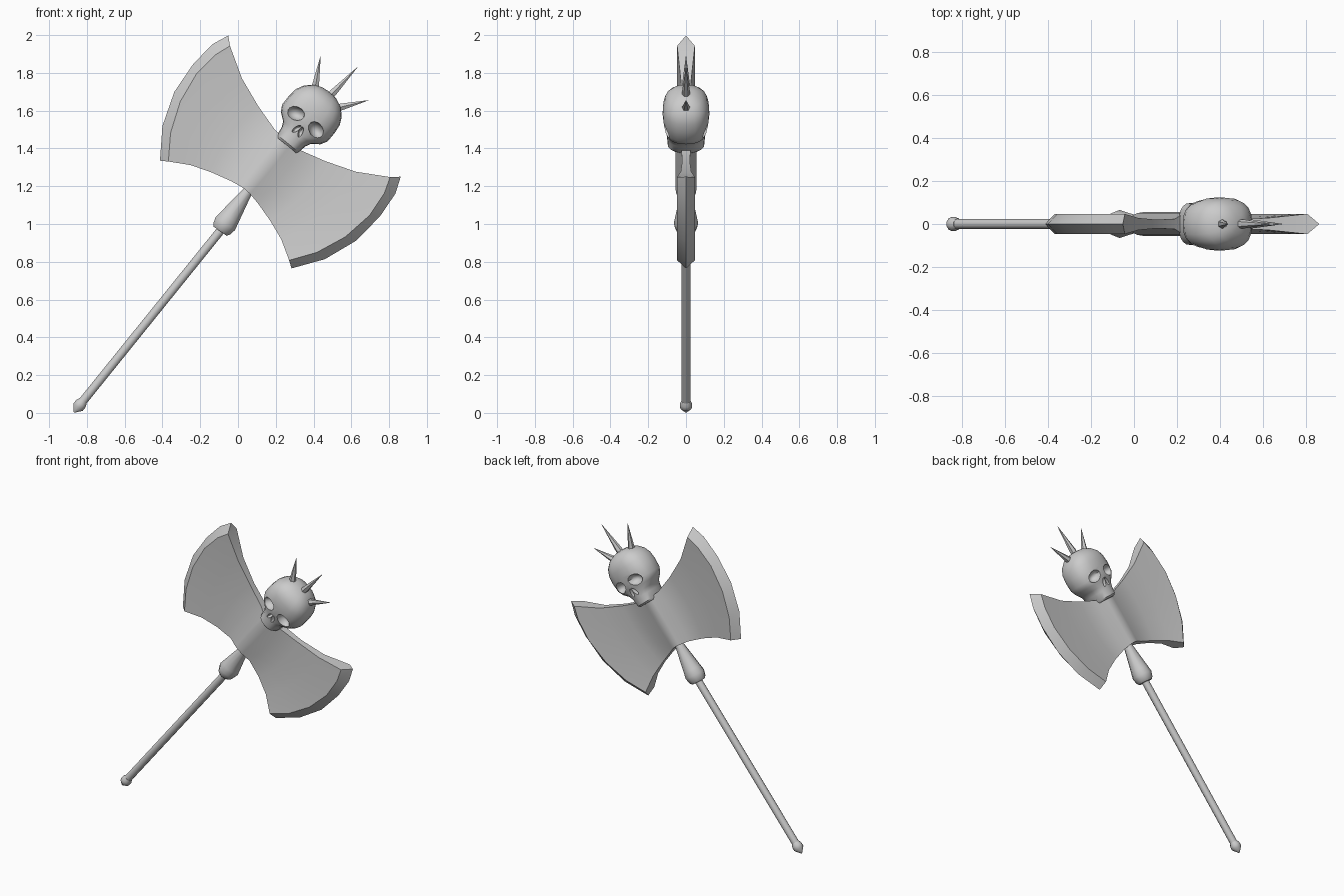
import bpy, bmesh, math
from mathutils import Vector, Matrix

if "Cube" in bpy.data.objects:
    bpy.data.objects.remove(bpy.data.objects["Cube"])

# Tilted frame of the axe head: u runs up the shaft, v across the blades
ANG = math.radians(50.7)
U = Vector((math.cos(ANG), 0, math.sin(ANG)))
V = Vector((math.sin(ANG), 0, -math.cos(ANG)))
O = Vector((-0.065, 0, 1.05))


def head(u, v, y=0.0):
    return O + U * u + V * v + Vector((0, y, 0))


def finish(name, bm, angle=35):
    bmesh.ops.remove_doubles(bm, verts=bm.verts, dist=1e-5)
    bmesh.ops.recalc_face_normals(bm, faces=bm.faces)
    me = bpy.data.meshes.new(name)
    bm.to_mesh(me)
    bm.free()
    ob = bpy.data.objects.new(name, me)
    bpy.context.collection.objects.link(ob)
    smooth(ob, angle)
    return ob


def smooth(ob, angle):
    bpy.ops.object.select_all(action='DESELECT')
    ob.select_set(True)
    bpy.context.view_layer.objects.active = ob
    bpy.ops.object.shade_smooth_by_angle(angle=math.radians(angle))


def loft(bm, rings):
    loops = [[bm.verts.new(p) for p in r] for r in rings]
    n = len(loops[0])
    for a, b in zip(loops, loops[1:]):
        for i in range(n):
            j = (i + 1) % n
            bm.faces.new((a[i], a[j], b[j], b[i]))
    bm.faces.new(loops[0])
    bm.faces.new(loops[-1])


def lathe(name, p0, p1, profile, sides=10):
    """Turned part: profile holds (fraction along p0-p1, radius)."""
    p0, p1 = Vector(p0), Vector(p1)
    axis = (p1 - p0).normalized()
    a = Vector((0, 1, 0))
    b = axis.cross(a)
    bm = bmesh.new()
    loft(bm, [[p0.lerp(p1, t) + (a * math.cos(w) + b * math.sin(w)) * r
               for w in (2 * math.pi * i / sides for i in range(sides))]
              for t, r in profile])
    return finish(name, bm, 40)


# Shaft, pommel and collar
lathe("handle", (-0.835, 0, 0.045), (-0.075, 0, 0.987), [(0, .024), (1, .024)])
lathe("pommel", (-0.868, 0, 0.003), (-0.82, 0, 0.064),
      [(0, .003), (.45, .033), (.75, .033), (1, .025)])
lathe("collar", (-0.095, 0, 0.962), (0.07, 0, 1.20),
      [(0, .045), (.05, .056), (.17, .065), (.3, .058), (.9, .027), (1, .025)])

# Double blade: bottom (u, v), top (u, v), half thickness for inner columns
inner = [((.168, 0), (.505, 0), .055),
         ((.166, .03), (.507, .03), .051),
         ((.155, .09), (.514, .09), .024),
         ((.125, .2), (.553, .23), .020),
         ((.085, .31), (.612, .39), .028)]
bevel = [(.025, .413), (.15, .5), (.31, .565), (.48, .592), (.62, .578), (.705, .548)]
edge = [(0, .45), (.15, .556), (.33, .622), (.51, .638), (.655, .625), (.742, .59)]
ROWS = len(edge)
cols = []
for (u0, v0), (u1, v1), t in inner:
    pts = []
    for i in range(ROWS):
        f = i / (ROWS - 1)
        bulge = 0.14 * v0 * math.sin(math.pi * f)
        pts.append((u0 + (u1 - u0) * f, v0 + (v1 - v0) * f + bulge))
    cols.append((pts, t))
cols += [(bevel, .047), (edge, 0)]
full = [([(u, -v) for u, v in p], t) for p, t in reversed(cols[1:])] + cols

bm = bmesh.new()
# each column is a closed loop up the front and down the back
grid = [([bm.verts.new(head(u, v, -t)) for u, v in p],
         [bm.verts.new(head(u, v, t)) for u, v in p] if t else None)
        for p, t in full]
for (fa, ba), (fb, bb) in zip(grid, grid[1:]):
    ba, bb = ba or fa, bb or fb
    quads = []
    for i in range(ROWS - 1):
        quads.append((fa[i], fa[i + 1], fb[i + 1], fb[i]))
        quads.append((ba[i], ba[i + 1], bb[i + 1], bb[i]))
    for i in (0, ROWS - 1):
        quads.append((fa[i], fb[i], bb[i], ba[i]))
    for q in quads:
        bm.faces.new(list(dict.fromkeys(q)))
finish("double_blade", bm, 32)

# Skull with a face on both sides: (u, half width, half depth)
SV = 0.017
skull_rings = [(.488, .066, .085), (.50, .074, .098), (.545, .080, .100),
               (.575, .095, .102), (.605, .135, .108), (.64, .155, .118),
               (.70, .156, .124), (.75, .150, .122), (.79, .130, .112),
               (.825, .095, .085), (.845, .05, .045), (.85, .01, .01)]


def superpoint(w, e=0.8):
    c, s = math.cos(w), math.sin(w)
    return math.copysign(abs(c) ** e, c), math.copysign(abs(s) ** e, s)


bm = bmesh.new()
N = 20
loft(bm, [[head(u, SV + hv * x, hy * y)
           for x, y in (superpoint(2 * math.pi * i / N) for i in range(N))]
          for u, hv, hy in skull_rings])
skull = finish("skull", bm, 35)


# Eye sockets and nose are carved from both faces
def cutter(u, v, y, ru, rv, ry, tilt):
    bm = bmesh.new()
    bmesh.ops.create_uvsphere(bm, u_segments=12, v_segments=8, radius=1)
    for vert in bm.verts:
        a, b, c = vert.co
        a, b = a * rv, b * ru
        ca, sa = math.cos(tilt), math.sin(tilt)
        vert.co = head(u + a * sa + b * ca, v + a * ca - b * sa, y + c * ry)
    ob = finish("socket_cutter", bm)
    ob.hide_render = True
    return ob


cutters = []
for sy in (-1, 1):
    for sv in (-1, 1):
        cutters.append(cutter(.648, SV + sv * .072, sy * .122, .038, .052, .06, -sv * .3))
        cutters.append(cutter(.588, SV + sv * .014, sy * .11, .03, .012, .04, sv * .3))
for c in cutters:
    m = skull.modifiers.new("carve", 'BOOLEAN')
    m.operation = 'DIFFERENCE'
    m.solver = 'EXACT'
    m.object = c
dg = bpy.context.evaluated_depsgraph_get()
carved = bpy.data.meshes.new_from_object(skull.evaluated_get(dg))
skull.modifiers.clear()
skull.data = carved
for c in cutters:
    bpy.data.objects.remove(c)
smooth(skull, 35)

# Crown spikes
for base, tip in [((.403, 1.69), (.437, 1.888)),
                  ((.472, 1.662), (.632, 1.83)),
                  ((.50, 1.608), (.69, 1.655))]:
    lathe("spike", (base[0], 0, base[1]), (tip[0], 0, tip[1]),
          [(0, .018), (.2, .022), (1, .001)], 6)
